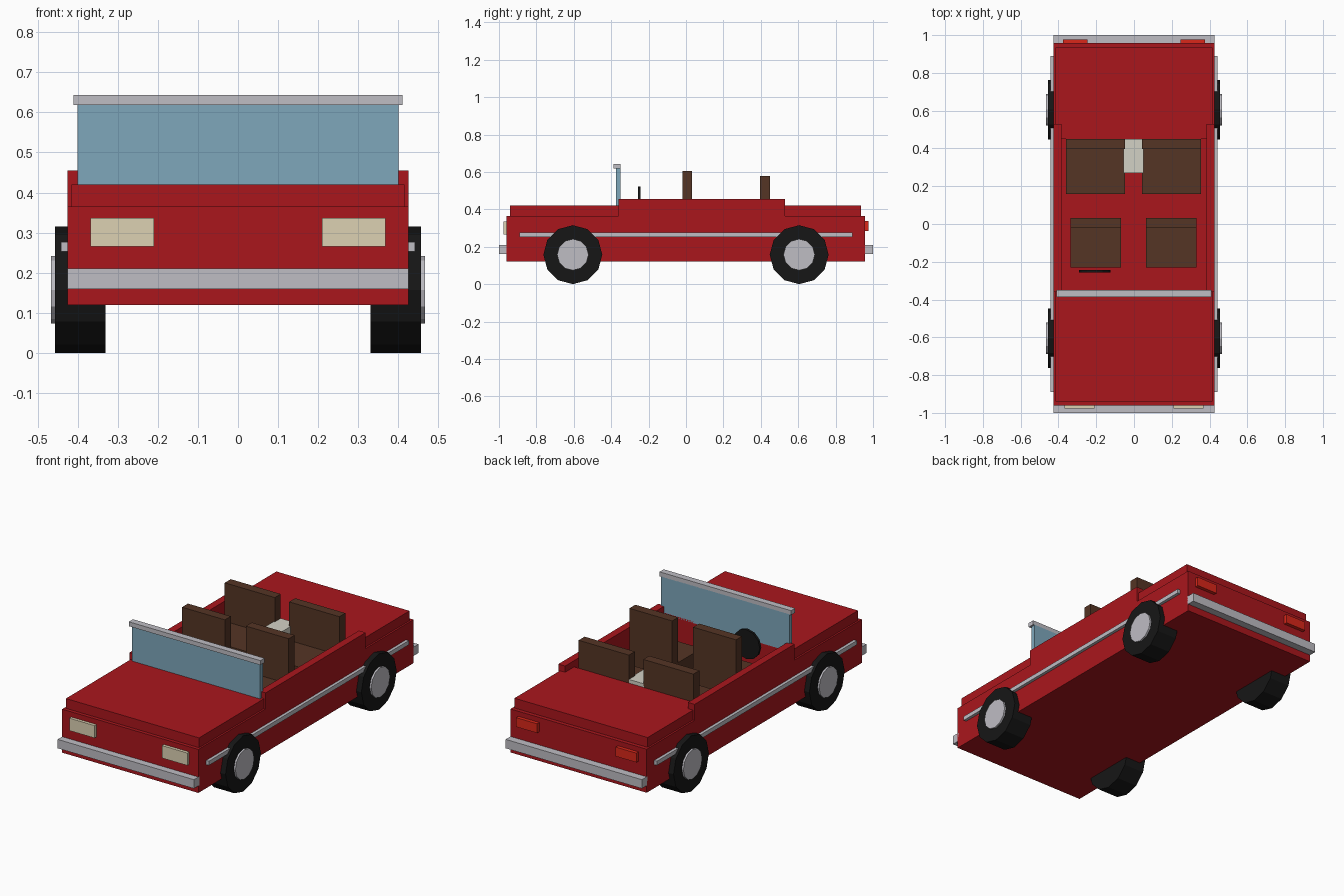
import bpy, bmesh, math

if "Cube" in bpy.data.objects:
    bpy.data.objects.remove(bpy.data.objects["Cube"])

def material(name, rgb):
    m = bpy.data.materials.new(name)
    m.diffuse_color = (*rgb, 1)
    m.use_nodes = True
    m.node_tree.nodes["Principled BSDF"].inputs["Base Color"].default_value = m.diffuse_color
    return m

RED = material("red paint", (0.40, 0.008, 0.012))
CHROME = material("chrome", (0.52, 0.51, 0.55))
BLACK = material("rubber", (0.008, 0.008, 0.008))
BROWN = material("leather", (0.09, 0.035, 0.018))
GLASS = material("glass", (0.21, 0.39, 0.50))
CREAM = material("headlight", (0.72, 0.64, 0.45))
LAMP = material("tail lamp", (0.70, 0.02, 0.01))
PALE = material("pale trim", (0.65, 0.64, 0.56))

def finish(name, bm, mat):
    bmesh.ops.recalc_face_normals(bm, faces=bm.faces)
    me = bpy.data.meshes.new(name)
    bm.to_mesh(me)
    bm.free()
    ob = bpy.data.objects.new(name, me)
    bpy.context.collection.objects.link(ob)
    if mat:
        me.materials.append(mat)
    return ob

def box(name, xs, ys, zs, mat):
    bm = bmesh.new()
    bmesh.ops.create_cube(bm, size=1)
    for v in bm.verts:
        v.co = [(r[0] + r[1]) / 2 + c * (r[1] - r[0]) for c, r in zip(v.co, (xs, ys, zs))]
    return finish(name, bm, mat)

def disc(name, axis, r, a, b, centre, mat, sides=12):
    """Cylinder along x or y, spanning a..b; centre is the other two coordinates."""
    bm = bmesh.new()
    rings = []
    for t in (a, b):
        ring = []
        for i in range(sides):
            ang = 2 * math.pi * i / sides
            u, w = centre[0] + r * math.cos(ang), centre[1] + r * math.sin(ang)
            ring.append(bm.verts.new((t, u, w) if axis == "x" else (u, t, w)))
        bm.faces.new(ring)
        rings.append(ring)
    for i in range(sides):
        j = (i + 1) % sides
        bm.faces.new((rings[0][i], rings[0][j], rings[1][j], rings[1][i]))
    return finish(name, bm, mat)

# Body: side profile extruded across, cockpit cut out
profile = [(-.96, .12), (.957, .12), (.957, .365), (.53, .365),
           (.53, .455), (-.36, .455), (-.36, .365), (-.96, .365)]
bm = bmesh.new()
face = bm.faces.new([bm.verts.new((-.425, y, z)) for y, z in profile])
ext = bmesh.ops.extrude_face_region(bm, geom=[face])
bmesh.ops.translate(bm, vec=(.85, 0, 0),
                    verts=[g for g in ext["geom"] if isinstance(g, bmesh.types.BMVert)])
body = finish("body", bm, RED)
for ys, z0 in (((-.5, .6), .37), ((-.35, .45), .20)):
    cutter = box("cockpit_cutter", (-.383, .383), ys, (z0, .7), None)
    cutter.hide_render = True
    mod = body.modifiers.new("cockpit", "BOOLEAN")
    mod.operation, mod.solver, mod.object = "DIFFERENCE", "EXACT", cutter
    bpy.context.view_layer.objects.active = body
    bpy.ops.object.modifier_apply(modifier=mod.name)
    bpy.data.objects.remove(cutter)

# Raised bonnet and boot lid
box("hood", (-.415, .415), (-.94, -.35), (.36, .42), RED)
box("trunk_lid", (-.415, .415), (.45, .935), (.36, .42), RED)

# Windscreen
box("windshield", (-.40, .40), (-.375, -.35), (.41, .62), GLASS)
box("windshield_frame", (-.41, .41), (-.387, -.35), (.618, .643), CHROME)

# Bumpers
box("front_bumper", (-.425, .425), (-1, -.95), (.16, .21), CHROME)
box("rear_bumper", (-.425, .425), (.95, 1), (.16, .21), CHROME)

# Paired parts: lights, trim, wheels
for s, side in ((-1, "left"), (1, "right")):
    def span(a, b):
        return tuple(sorted((s * a, s * b)))
    box(side + "_headlight", span(.21, .368), (-.977, -.95), (.266, .336), CREAM)
    box(side + "_tail_light", span(.245, .375), (.95, .977), (.285, .337), LAMP)
    box(side + "_side_trim", span(.42, .442), (-.89, .89), (.253, .277), CHROME)
    for y, end in ((-.605, "front"), (.605, "rear")):
        disc(f"{end}_{side}_tire", "x", .1575, s * .33, s * .456, (y, .1575), BLACK)
        disc(f"{end}_{side}_hubcap", "x", .084, s * .44, s * .466, (y, .1575), CHROME)

# Seats: cushion plus upright back
def seat(name, xs, y0, y1, cushion, top):
    box(name + "_cushion", xs, (y0, y1), (.19, cushion), BROWN)
    box(name + "_back", xs, (y1 - .053, y1), (.19, top), BROWN)

seat("front_left_seat", (-.335, -.068), -.23, .033, .35, .605)
seat("front_right_seat", (.063, .33), -.23, .033, .35, .605)
seat("rear_left_seat", (-.36, -.048), .16, .449, .36, .577)
seat("rear_right_seat", (.042, .355), .16, .449, .36, .577)

# Armrest between the rear seats
box("rear_armrest", (-.055, .05), (.27, .449), (.33, .44), PALE)

# Steering wheel
disc("steering_wheel", "y", .083, -.257, -.243, (-.207, .44), BLACK)
